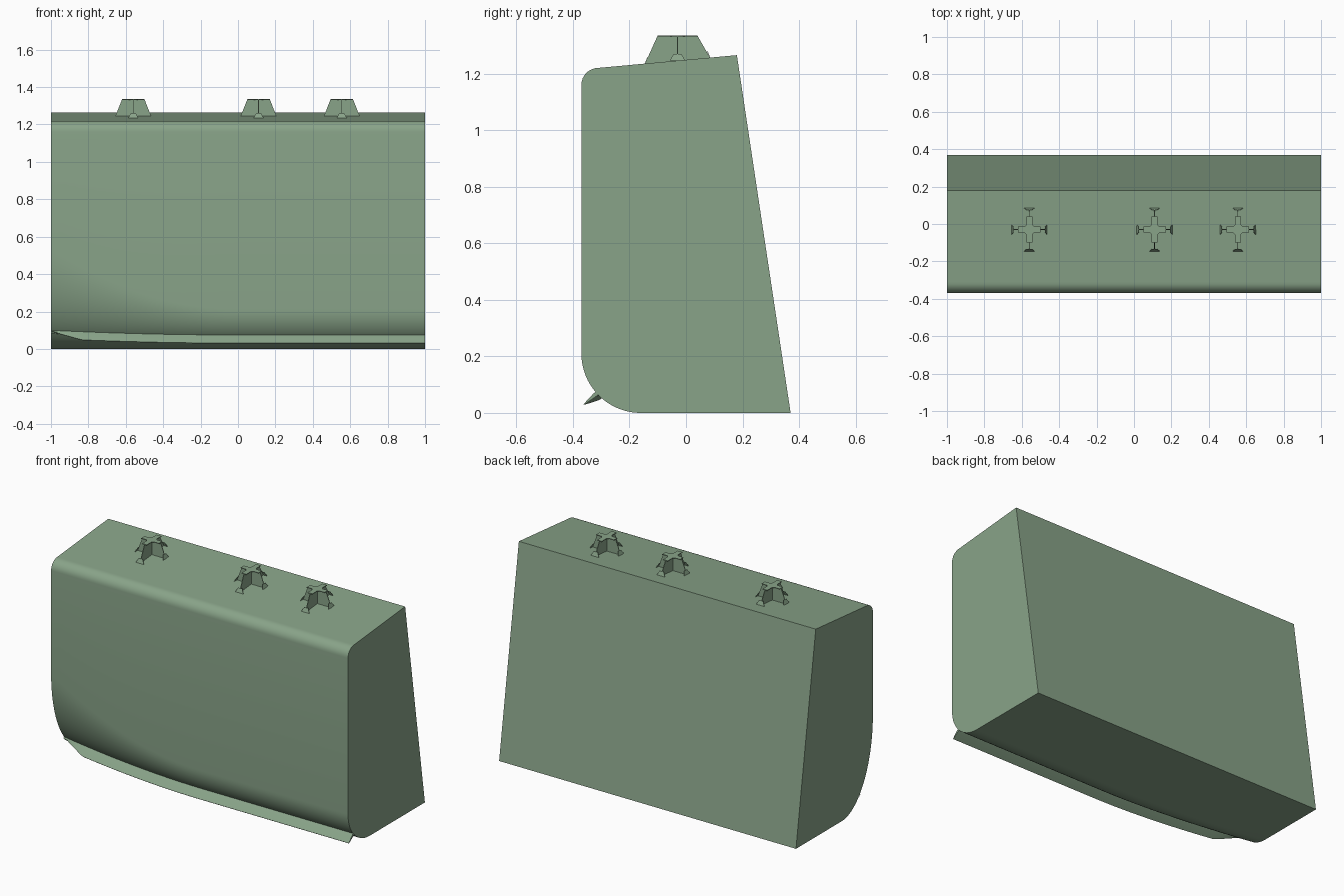
import bpy, math

if "Cube" in bpy.data.objects:
    bpy.data.objects.remove(bpy.data.objects["Cube"])

green = bpy.data.materials.new("sage_green")
green.diffuse_color = (0.25, 0.37, 0.25, 1)
green.use_nodes = True
green.node_tree.nodes["Principled BSDF"].inputs["Base Color"].default_value = green.diffuse_color


def make(name, verts, faces, smooth=False):
    me = bpy.data.meshes.new(name)
    me.from_pydata(verts, [], faces)
    ob = bpy.data.objects.new(name, me)
    bpy.context.collection.objects.link(ob)
    me.materials.append(green)
    bpy.ops.object.select_all(action='DESELECT')
    bpy.context.view_layer.objects.active = ob
    ob.select_set(True)
    bpy.ops.object.mode_set(mode='EDIT')
    bpy.ops.mesh.select_all(action='SELECT')
    bpy.ops.mesh.normals_make_consistent(inside=False)
    bpy.ops.object.mode_set(mode='OBJECT')
    if smooth:
        bpy.ops.object.shade_smooth_by_angle(angle=math.radians(30))
    return ob


def loft(name, xs, section):
    """Skin closed (y, z) sections along x and cap both ends."""
    rings = [section(x) for x in xs]
    n = len(rings[0])
    verts = [(x, y, z) for x, r in zip(xs, rings) for y, z in r]
    faces = [(i * n + j, i * n + (j + 1) % n, (i + 1) * n + (j + 1) % n, (i + 1) * n + j)
             for i in range(len(xs) - 1) for j in range(n)]
    faces += [tuple(range(n)), tuple(range((len(xs) - 1) * n, len(xs) * n))]
    return make(name, verts, faces, smooth=True)


def bilge(x):
    """Lower front corner: width and height of the elliptical rounding."""
    t = max(0, -x) ** 2
    return 0.21 + 0.09 * t, 0.21 + 0.32 * t


def deck_z(y):
    return 1.22 + 0.092 * (y + 0.31)


# Hull: slanted back, sloping deck, rounding that grows towards -x
def hull_section(x):
    a, b = bilge(x)
    pts = [(0.18, deck_z(0.18)), (0.37, 0)]
    for i in range(21):
        t = math.pi / 2 * i / 20
        pts.append((-0.37 + a - a * math.sin(t), b - b * math.cos(t)))
    for i in range(9):
        t = math.pi / 2 * i / 8
        pts.append((-0.31 - 0.06 * math.cos(t), 1.16 + 0.06 * math.sin(t)))
    return pts


steps = [-1 + i / 20 for i in range(21)] + [1]
loft("hull", steps, hull_section)


# Keel fin: tapered strip along the rounding, fading out at -x
def fin_section(x):
    a, b = bilge(x)
    z = 0.073 + 0.025 * max(0, -x) ** 2
    y = -0.37 + a - a * math.sqrt(1 - ((b - z) / b) ** 2)
    y = -0.37 + a - a * math.sqrt(max(0, 1 - (1 - z / b) ** 2))
    length = 0.06 * min(1, 0.03 + (x + 1) / 0.17)
    d, p = (-0.75, -0.66), (0.66, -0.75)

    def at(along, side):
        return (y + d[0] * along + p[0] * side, z + d[1] * along + p[1] * side)
    return [at(-0.02, -0.002), at(0.01, -0.002), at(length, 0.003),
            at(length, 0.006), at(0.01, 0.012), at(-0.02, 0.012)]


loft("keel_fin", sorted(steps + [-0.97, -0.93, -0.87, -0.83]), fin_section)

# Deck bollards: crossed trapezoid plates, plus-shaped cap, small foot tabs
TOP, CY, T = 1.335, -0.03, 0.002


def prism(name, outline, offset):
    """Extrude an outline of 3D points by an offset in both directions."""
    n = len(outline)
    verts = [tuple(c + s * o for c, o in zip(v, offset)) for s in (-1, 1) for v in outline]
    faces = [tuple(range(n)), tuple(range(n, 2 * n))]
    faces += [(i, (i + 1) % n, n + (i + 1) % n, n + i) for i in range(n)]
    return make(name, verts, faces)


for k, cx in enumerate((-0.56, 0.11, 0.555), 1):
    z0 = deck_z(CY)
    prism(f"bollard_{k}_cross_plate",
          [(cx - 0.095, CY, z0), (cx + 0.095, CY, z0), (cx + 0.06, CY, TOP), (cx - 0.06, CY, TOP)],
          (0, T, 0))
    prism(f"bollard_{k}_long_plate",
          [(cx, -0.145, deck_z(-0.145)), (cx, 0.085, deck_z(0.085)), (cx, 0.04, TOP), (cx, -0.10, TOP)],
          (T, 0, 0))
    # plus-shaped cap with chamfered inner corners
    w, c = 0.016, 0.026
    quarter = [(0.06, w), (c, w), (w, c), (w, 0.07)]
    cap = []
    for sx, sy in ((1, 1), (-1, 1), (-1, -1), (1, -1)):
        q = [(cx + sx * x, CY + sy * y, TOP - T) for x, y in quarter]
        cap += q if sx == sy else q[::-1]
    prism(f"bollard_{k}_cap", cap, (0, 0, T))
    # foot tabs at the four plate ends
    for s in (-1, 1):
        prism(f"bollard_{k}_side_tab",
              [(cx + s * (0.095 - 0.01 * h), CY + u, z0 + 0.024 * h)
               for u, h in ((-0.027, 0), (0.027, 0), (0.014, 1), (-0.014, 1))], (T / 2, 0, 0))
        ye = CY + s * 0.115
        prism(f"bollard_{k}_end_tab",
              [(cx + u, ye - s * 0.01 * h, deck_z(ye) + 0.024 * h)
               for u, h in ((-0.027, 0), (0.027, 0), (0.014, 1), (-0.014, 1))], (0, T / 2, 0))
